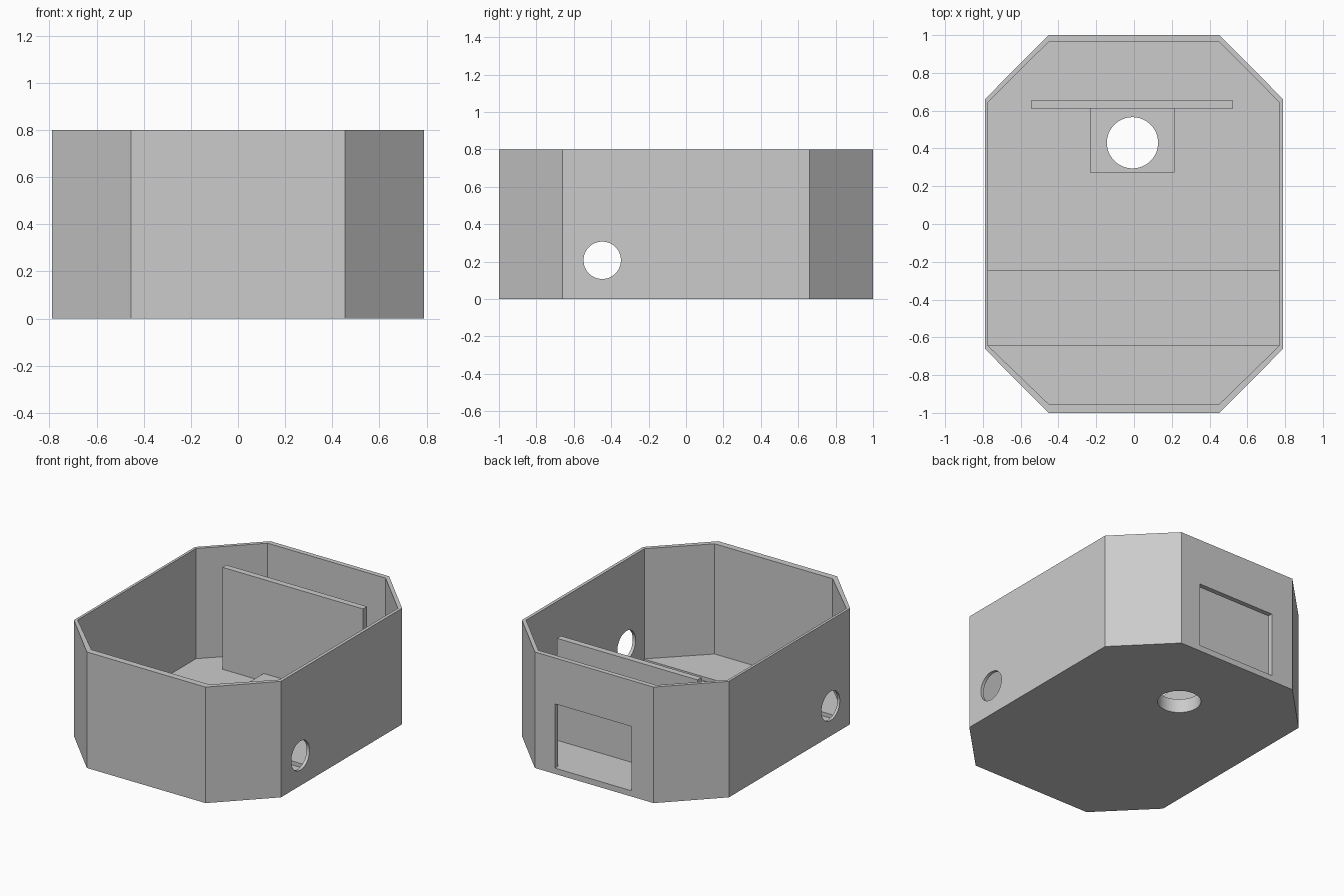
import bpy, bmesh, math
from mathutils import Matrix, Vector

if "Cube" in bpy.data.objects:
    bpy.data.objects.remove(bpy.data.objects["Cube"], do_unlink=True)

grey = bpy.data.materials.new("plain grey")
grey.use_nodes = True
grey.diffuse_color = (0.6, 0.6, 0.6, 1)
grey.node_tree.nodes["Principled BSDF"].inputs["Base Color"].default_value = grey.diffuse_color


def add_object(name, bm):
    bmesh.ops.recalc_face_normals(bm, faces=bm.faces)
    mesh = bpy.data.meshes.new(name)
    bm.to_mesh(mesh)
    bm.free()
    mesh.materials.append(grey)
    obj = bpy.data.objects.new(name, mesh)
    bpy.context.collection.objects.link(obj)
    return obj


def box(name, low, high):
    low, high = Vector(low), Vector(high)
    bm = bmesh.new()
    bmesh.ops.create_cube(bm, size=1)
    size = Matrix.Diagonal((*(high - low), 1))
    bmesh.ops.transform(bm, verts=bm.verts, matrix=Matrix.Translation((low + high) / 2) @ size)
    return add_object(name, bm)


def octagon(name, x0, x1, y0, y1, z0, z1, flat_x, flat_y):
    """Upright prism with chamfered corners."""
    outline = [(-flat_x, y0), (flat_x, y0), (x1, -flat_y), (x1, flat_y),
               (flat_x, y1), (-flat_x, y1), (x0, flat_y), (x0, -flat_y)]
    bm = bmesh.new()
    face = bm.faces.new([bm.verts.new((x, y, z0)) for x, y in outline])
    top = bmesh.ops.extrude_face_region(bm, geom=[face], use_keep_orig=True)["geom"]
    verts = [g for g in top if isinstance(g, bmesh.types.BMVert)]
    bmesh.ops.translate(bm, verts=verts, vec=(0, 0, z1 - z0))
    return add_object(name, bm)


def cylinder(name, center, radius, depth, turn=0.0):
    bm = bmesh.new()
    matrix = Matrix.Translation(center) @ Matrix.Rotation(turn, 4, "Y")
    bmesh.ops.create_cone(bm, cap_ends=True, segments=64, radius1=radius,
                          radius2=radius, depth=depth, matrix=matrix)
    return add_object(name, bm)


def select_only(obj):
    bpy.ops.object.select_all(action="DESELECT")
    obj.select_set(True)
    bpy.context.view_layer.objects.active = obj


def cut(obj, cutter):
    select_only(obj)
    mod = obj.modifiers.new("cut", "BOOLEAN")
    mod.operation, mod.solver, mod.object = "DIFFERENCE", "EXACT", cutter
    bpy.ops.object.modifier_apply(modifier=mod.name)


FLOOR = 0.04

# Open tray with thin walls
tray = octagon("tray", -0.79, 0.79, -1, 1, 0, 0.8, 0.453, 0.66)
cavity = octagon("cavity_cutter", -0.772, 0.768, -0.955, 0.966, FLOOR, 1, 0.45, 0.645)

# Shallow channel across the floor, axle holes, rear window, floor hole
channel = box("channel_cutter", (-0.772, -0.64, 0.013), (0.768, -0.25, 0.1))
axle = cylinder("axle_cutter", (0, -0.448, 0.207), 0.1, 3, math.pi / 2)
window = box("window_cutter", (-0.285, 0.9, FLOOR), (0.3, 1.1, 0.483))
floor_hole = cylinder("floor_hole_cutter", (-0.008, 0.43, 0), 0.1355, 1)

# Raised pad around the floor hole, and the upright partition behind it
pad = box("floor_pad", (-0.233, 0.273, FLOOR), (0.215, 0.612, 0.095))
partition = box("partition", (-0.546, 0.612, FLOOR), (0.525, 0.655, 0.743))

cutters = [cavity, channel, axle, window, floor_hole]
for cutter in cutters:
    cut(tray, cutter)
cut(pad, floor_hole)
for cutter in cutters:
    bpy.data.objects.remove(cutter, do_unlink=True)

for obj in (tray, pad, partition):
    select_only(obj)
    bpy.ops.object.shade_smooth_by_angle(angle=math.radians(25))
